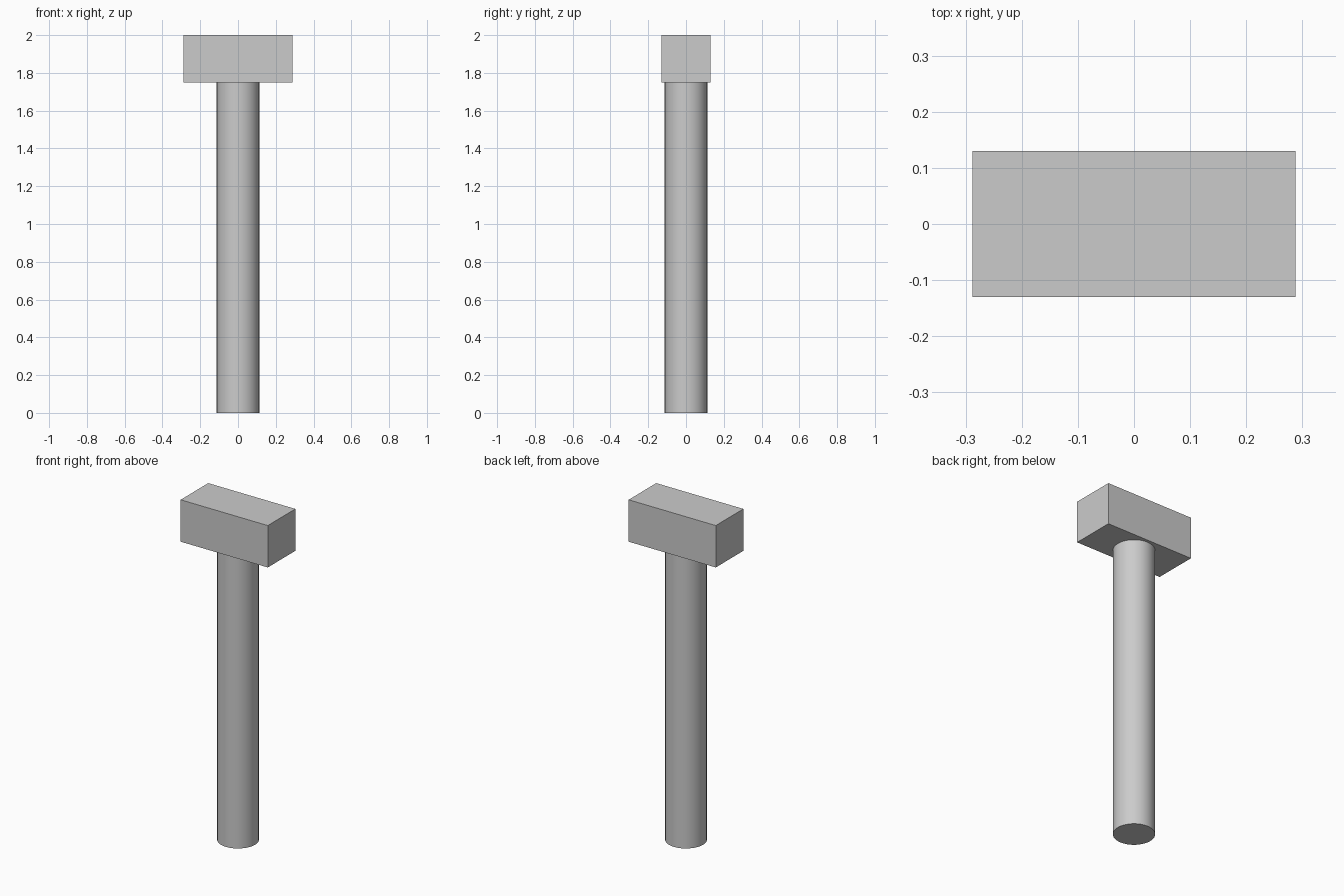
import bpy
import math

if "Cube" in bpy.data.objects:
    bpy.data.objects.remove(bpy.data.objects["Cube"])

HEAD_BOTTOM = 1.75
TOP = 2.0

# Round handle standing on the ground
bpy.ops.mesh.primitive_cylinder_add(vertices=32, radius=0.113, depth=HEAD_BOTTOM,
                                    location=(0, 0, HEAD_BOTTOM / 2))
handle = bpy.context.object
handle.name = "handle"
bpy.ops.object.shade_smooth_by_angle(angle=math.radians(30))

# Block-shaped hammer head resting on the handle
bpy.ops.mesh.primitive_cube_add(size=1, location=(0, 0, (HEAD_BOTTOM + TOP) / 2))
head = bpy.context.object
head.name = "hammer_head"
head.scale = (0.575, 0.26, TOP - HEAD_BOTTOM)
bpy.ops.object.transform_apply(location=False, rotation=False, scale=True)
